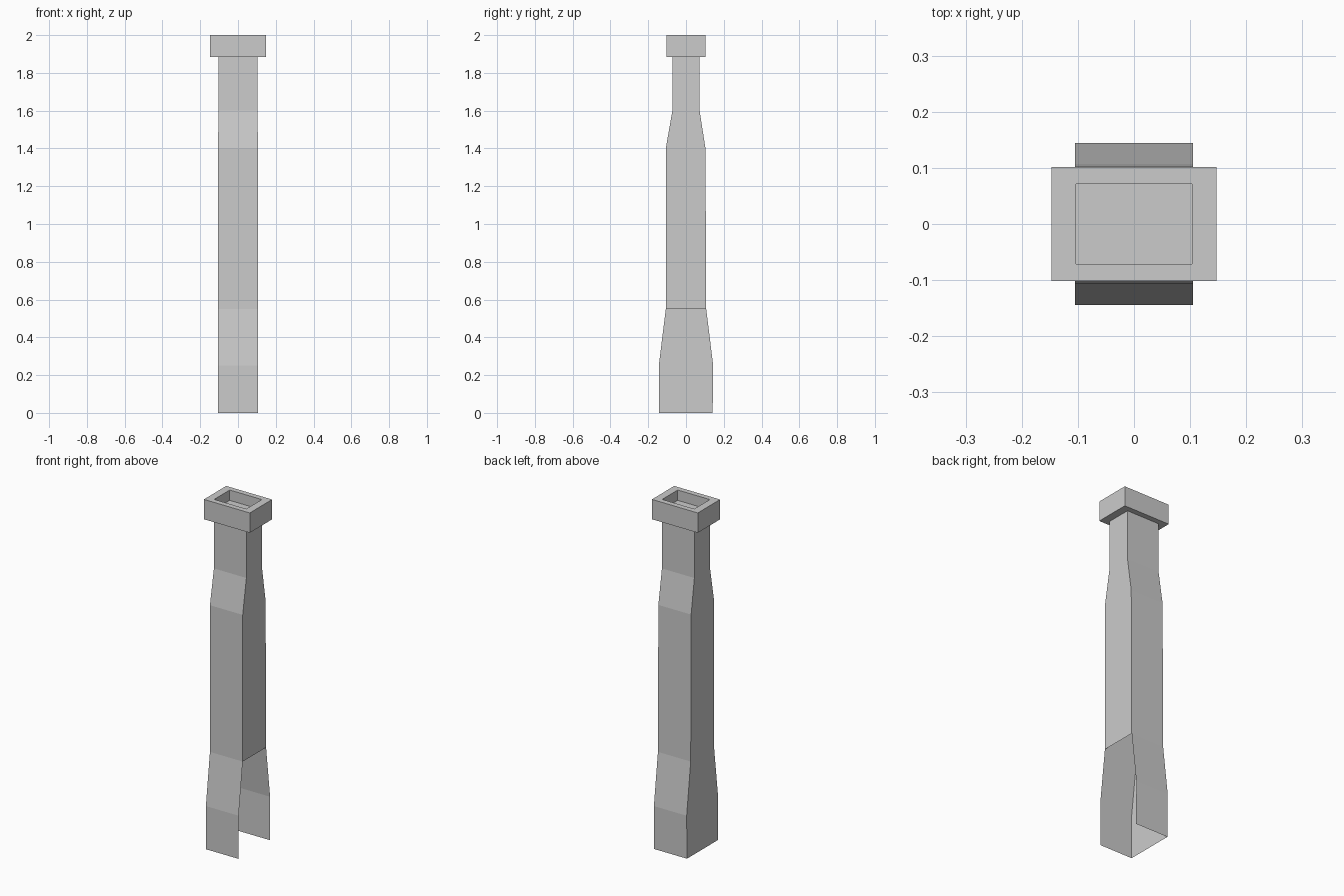
import bpy
import bmesh

cube = bpy.data.objects.get("Cube")
if cube:
    bpy.data.objects.remove(cube, do_unlink=True)

# Plain grey paint
grey = bpy.data.materials.new("plain grey")
grey.use_nodes = True
colour = (0.6, 0.6, 0.6, 1.0)
grey.diffuse_color = colour
grey.node_tree.nodes["Principled BSDF"].inputs["Base Color"].default_value = colour


def add_ring(bm, half_x, front, back, z):
    corners = ((-half_x, front), (half_x, front), (half_x, back), (-half_x, back))
    return [bm.verts.new((x, y, z)) for x, y in corners]


def build(name, rings, open_side=None, close_top=False):
    """Skin four-sided rings; open_side(segment, side) leaves a panel out."""
    bm = bmesh.new()
    loops = [add_ring(bm, *ring) for ring in rings]
    for seg, (low, high) in enumerate(zip(loops, loops[1:])):
        for side in range(4):
            if open_side and open_side(seg, side):
                continue
            nxt = (side + 1) % 4
            bm.faces.new((low[side], low[nxt], high[nxt], high[side]))
    if close_top:
        bm.faces.new(loops[-1])
    mesh = bpy.data.meshes.new(name)
    bm.to_mesh(mesh)
    bm.free()
    mesh.materials.append(grey)
    obj = bpy.data.objects.new(name, mesh)
    bpy.context.collection.objects.link(obj)
    return obj


# Hollow shaft, flared at the foot and open at the bottom and lower +x side
shaft_rings = [
    (0.105, -0.144, 0.141, 0.0),
    (0.105, -0.144, 0.144, 0.25),
    (0.105, -0.107, 0.107, 0.55),
    (0.105, -0.107, 0.103, 1.4),
    (0.104, -0.072, 0.072, 1.6),
    (0.103, -0.071, 0.071, 1.885),
]
build("shaft", shaft_rings, open_side=lambda seg, side: seg < 2 and side == 1)

# Cap: underside, outer walls, rim, then a sunken floor
cap_rings = [
    (0.103, -0.071, 0.071, 1.885),
    (0.147, -0.102, 0.102, 1.885),
    (0.147, -0.102, 0.102, 2.0),
    (0.103, -0.071, 0.071, 2.0),
    (0.103, -0.071, 0.071, 1.94),
]
build("cap", cap_rings, close_top=True)
